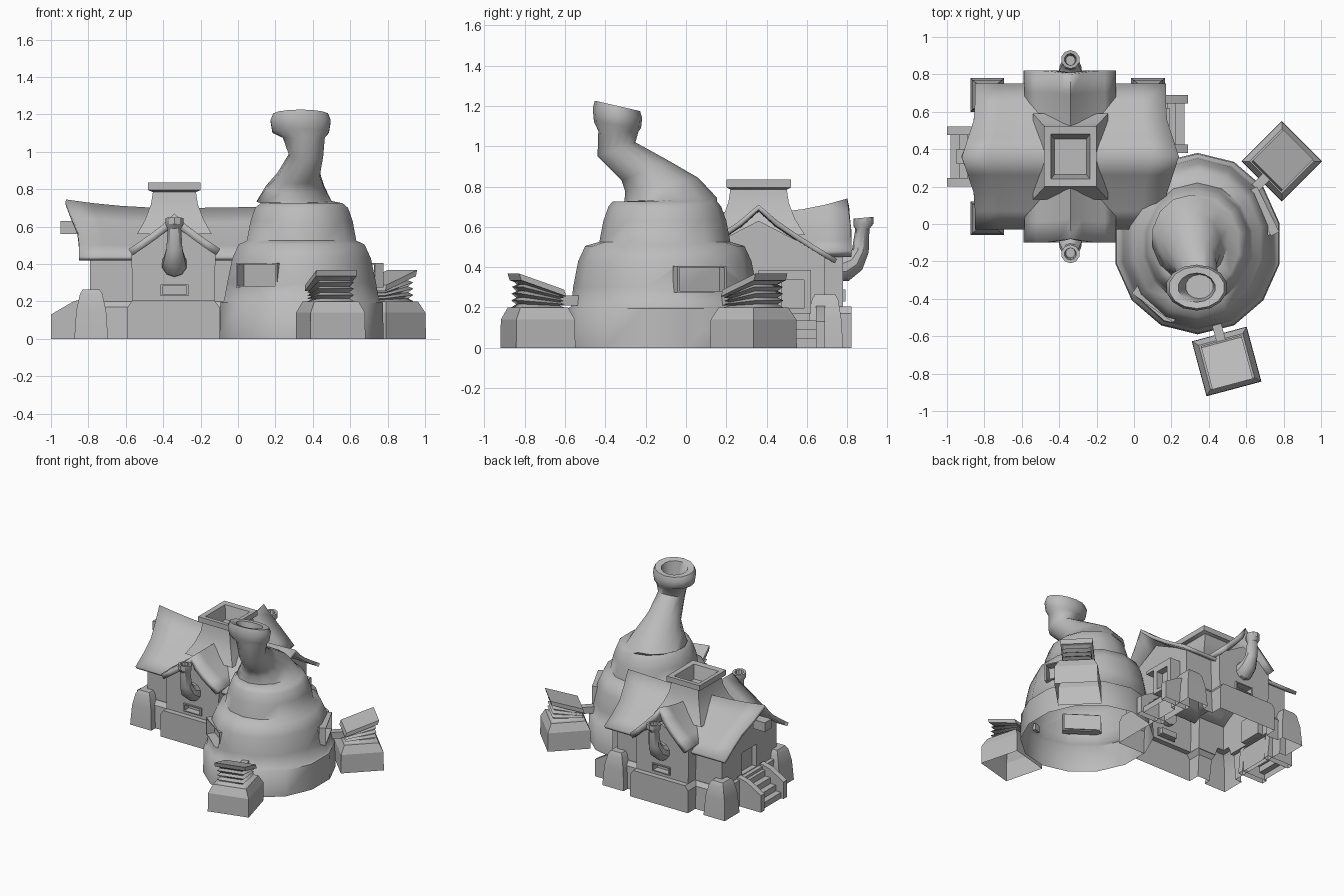
import bpy, bmesh, math
from mathutils import Vector, Matrix

old = bpy.data.objects.get("Cube")
if old:
    bpy.data.objects.remove(old, do_unlink=True)

clay = bpy.data.materials.new("grey_clay")
clay.use_nodes = True
clay.diffuse_color = (0.5, 0.5, 0.5, 1)
clay.node_tree.nodes["Principled BSDF"].inputs["Base Color"].default_value = (0.5, 0.5, 0.5, 1)


def activate(ob):
    bpy.ops.object.select_all(action='DESELECT')
    ob.select_set(True)
    bpy.context.view_layer.objects.active = ob


def finish(name, bm, matrix=None, smooth=35):
    bmesh.ops.recalc_face_normals(bm, faces=bm.faces)
    mesh = bpy.data.meshes.new(name)
    bm.to_mesh(mesh)
    bm.free()
    mesh.materials.append(clay)
    ob = bpy.data.objects.new(name, mesh)
    bpy.context.collection.objects.link(ob)
    if matrix:
        ob.matrix_world = matrix
    activate(ob)
    bpy.ops.object.shade_smooth_by_angle(angle=math.radians(smooth))
    return ob


def rings(name, rows, sides=12, matrix=None, smooth=35):
    """Skin of rings: x, y, z, half width, half depth, tilt about x."""
    bm = bmesh.new()
    grow = 1 / math.cos(math.pi / sides) if sides == 4 else 1
    loops = []
    for x, y, z, rx, ry, tilt in rows:
        turn = Matrix.Rotation(math.radians(tilt), 3, 'X')
        loop = []
        for k in range(sides):
            a = 2 * math.pi * (k + 0.5) / sides
            p = Vector((rx * grow * math.cos(a), ry * grow * math.sin(a), 0))
            loop.append(bm.verts.new(turn @ p + Vector((x, y, z))))
        loops.append(loop)
    for a, b in zip(loops, loops[1:]):
        for k in range(sides):
            n = (k + 1) % sides
            bm.faces.new((a[k], a[n], b[n], b[k]))
    bm.faces.new(loops[0])
    bm.faces.new(loops[-1])
    return finish(name, bm, matrix, smooth)


def prism(name, profile, axis, start, end):
    """Profile in (other axis, z), extruded along x or y."""
    bm = bmesh.new()
    ends = [[bm.verts.new((t, p, z) if axis == 'x' else (p, t, z)) for p, z in profile]
            for t in (start, end)]
    n = len(profile)
    for k in range(n):
        j = (k + 1) % n
        bm.faces.new((ends[0][k], ends[0][j], ends[1][j], ends[1][k]))
    for e in ends:
        bm.faces.new(e)
    return finish(name, bm)


def box(name, centre, half, matrix=None):
    bm = bmesh.new()
    bmesh.ops.create_cube(bm, size=2)
    bmesh.ops.scale(bm, vec=half, verts=bm.verts)
    bmesh.ops.translate(bm, vec=centre, verts=bm.verts)
    return finish(name, bm, matrix)


def combine(target, tools, operation, smooth=35):
    activate(target)
    for tool in tools:
        mod = target.modifiers.new("shape", 'BOOLEAN')
        mod.operation = operation
        mod.solver = 'EXACT'
        mod.object = tool
        bpy.ops.object.modifier_apply(modifier=mod.name)
    bpy.ops.object.shade_smooth_by_angle(angle=math.radians(smooth))


def discard(*tools):
    for tool in tools:
        bpy.data.objects.remove(tool, do_unlink=True)


def open_bottom(ob):
    bm = bmesh.new()
    bm.from_mesh(ob.data)
    low = [f for f in bm.faces if all(v.co.z < 0.001 for v in f.verts)]
    bmesh.ops.delete(bm, geom=low, context='FACES')
    bm.to_mesh(ob.data)
    bm.free()


HX, HY = -0.34, 0.36       # house centre
KX, KY = 0.34, -0.105      # kiln centre

# Kiln with three stepped tiers, a bent neck and a flared rim
kiln = rings("kiln", [
    (KX, KY, 0.0, .45, .485, 0), (KX, KY, .195, .445, .48, 0),
    (KX, KY, .205, .425, .465, 0), (KX, KY, .3, .408, .455, 0),
    (KX, KY, .43, .38, .43, 0), (KX, KY, .505, .345, .395, 0),
    (KX, KY, .525, .30, .325, 0), (KX, KY, .63, .28, .305, 0),
    (KX, KY, .70, .255, .28, 0), (KX, KY, .725, .225, .26, 0),
    (.30, -.075, .735, .205, .23, 2), (.305, -.12, .81, .16, .185, 10),
    (.325, -.205, .88, .115, .125, 24), (.365, -.345, .985, .093, .10, 20),
    (.352, -.335, 1.075, .115, .10, 0), (.335, -.34, 1.105, .155, .118, -8),
    (.335, -.34, 1.165, .165, .125, -11), (.335, -.34, 1.2, .15, .115, -13),
    (.335, -.34, 1.195, .10, .08, -13), (.35, -.335, 1.08, .075, .065, -5)],
    sides=14, smooth=60)

# Kiln windows with raised frames
for label, angle in (("front", -125), ("side", 26)):
    m = Matrix.Translation((KX, KY, 0)) @ Matrix.Rotation(math.radians(angle), 4, 'Z')
    opening = box(label + "_window_cutter", (.44, 0, .34), (.08, .125, .058), m)
    frame = box(label + "_window_frame", (.395, 0, .34), (.025, .135, .066), m)
    combine(kiln, [opening], 'DIFFERENCE', 60)
    combine(frame, [opening], 'DIFFERENCE')
    discard(opening)
open_bottom(kiln)

# House walls: two crossed gabled bodies and their plinths in one hollow shell
walls = prism("house_walls", [(.03, 0), (.69, 0), (.69, .46), (HY, .63), (.03, .46)],
              'x', -.79, .10)
parts = [
    prism("cross_wall", [(-.56, 0), (-.13, 0), (-.12, .47), (HX, .6), (-.57, .47)], 'y', -.06, .78),
    prism("main_plinth", [(-.01, 0), (.73, 0), (.72, .17), (.695, .2), (.025, .2), (0, .17)],
          'x', -.82, .13),
    prism("cross_plinth", [(-.59, 0), (-.10, 0), (-.10, .17), (-.125, .205), (-.565, .205), (-.59, .17)],
          'y', -.10, .82)]

# Corner buttresses
for x, y in ((-.785, .03), (-.785, .69), (.075, .69)):
    parts.append(rings("buttress", [(x, y, 0, .09, .09, 0), (x, y, .15, .08, .08, 0),
                                    (x, y, .24, .06, .065, 0), (x, y, .265, .045, .05, 0)], 4))
combine(walls, parts, 'UNION')
discard(*parts)

# Slot windows and the right doorway
for side, y in (("front", -.06), ("back", .78)):
    slot = box(side + "_slot_cutter", (HX, y, .26), (.065, .04, .022))
    combine(walls, [slot], 'DIFFERENCE')
    sill = box(side + "_slot_frame", (HX, y, .26), (.075, .012, .03))
    combine(sill, [slot], 'DIFFERENCE')
    discard(slot)
door = box("door_cutter", (-.80, HY, .29), (.05, .09, .085))
combine(walls, [door], 'DIFFERENCE')
discard(door)
open_bottom(walls)


def gable_roof(name, axis, eave_half, ridge_half, width, ridge, drop, lift_a, lift_b, thick):
    """Sagging ridged sheet that sweeps up at both ends."""
    bm = bmesh.new()
    nu, nv = 8, 8
    grid = []
    for i in range(nu + 1):
        u = 2 * i / nu - 1
        row = []
        for j in range(nv + 1):
            v = 2 * j / nv - 1
            w = abs(v)
            along = u * (ridge_half + (eave_half - ridge_half) * min(1, w * 1.8))
            z = ridge + (lift_a if u < 0 else lift_b) * u * u * (1 - w) - drop * w ** .85
            p = (along, v * width) if axis == 'x' else (v * width, along)
            row.append(bm.verts.new((HX + p[0], HY + p[1], z)))
        grid.append(row)
    for i in range(nu):
        for j in range(nv):
            bm.faces.new((grid[i][j], grid[i + 1][j], grid[i + 1][j + 1], grid[i][j + 1]))
    ob = finish(name, bm, smooth=85)
    if ob.data.polygons[0].normal.z < 0:
        ob.data.flip_normals()
    solid = ob.modifiers.new("thickness", 'SOLIDIFY')
    solid.thickness = thick
    solid.offset = -1


# Crossed roofs
gable_roof("main_roof", 'x', .51, .58, .39, .70, .26, .045, .01, .025)
gable_roof("cross_roof", 'y', .46, .44, .245, .67, .19, .0, .07, .04)

# Square vent tower with a hollow collar
rings("roof_vent", [(HX, HY, .56, .20, .23, 0), (HX, HY, .64, .155, .18, 0),
                    (HX, HY, .72, .125, .15, 0), (HX, HY, .785, .115, .14, 0),
                    (HX, HY, .795, .14, .16, 0), (HX, HY, .835, .14, .16, 0),
                    (HX, HY, .83, .105, .12, 0), (HX, HY, .73, .085, .095, 0)], 4)

# Bent wall pipes, front and back
for name, angle in (("front_pipe", 0), ("back_pipe", 180)):
    m = Matrix.Translation((HX, HY, 0)) @ Matrix.Rotation(math.radians(angle), 4, 'Z')
    rings(name, [(0, -.38, .40, .07, .07, 90), (0, -.43, .40, .068, .07, 75),
                 (0, -.475, .425, .06, .055, 45), (0, -.505, .48, .045, .042, 10),
                 (0, -.515, .59, .038, .035, 0), (0, -.52, .61, .05, .05, -5),
                 (0, -.52, .645, .05, .05, -5), (0, -.52, .645, .032, .032, -5),
                 (0, -.515, .58, .026, .026, 0)], 10, m)

# Ridge beam above the right door
box("ridge_beam", (-.9, HY, .595), (.05, .04, .035))


def stairs(name, outer, direction, y, half):
    x = lambda d: outer + direction * d
    steps = [(x(.21), 0), (x(.02), 0)]
    for k in range(4):
        steps += [(x(.02 + .045 * k), .045 * (k + 1)), (x(.065 + .045 * k), .045 * (k + 1))]
    steps.append((x(.21), .18))
    open_bottom(prism(name + "_steps", steps, 'y', y - half, y + half))
    rail = [(x(0), 0), (x(0), .13), (x(.12), .2), (x(.2), .22), (x(.22), 0)]
    for s in (-1, 1):
        open_bottom(prism(name + "_rail", rail, 'y', y + s * half, y + s * (half + .045)))


stairs("right_stairs", -1.0, 1, HY, .115)
stairs("left_stairs", .29, -1, .535, .11)

# Left doorway with a flat awning
porch = box("left_porch", (.13, .53, .27), (.06, .09, .1))
hollow = box("porch_cutter", (.19, .53, .265), (.05, .055, .07))
combine(porch, [hollow], 'DIFFERENCE')
discard(hollow)
box("left_awning", (.13, .49, .375), (.06, .13, .012))


def bellows(name, x, y, angle):
    """Stone stand with wedge bellows blowing toward the kiln."""
    m = Matrix.Translation((x, y, 0)) @ Matrix.Rotation(math.radians(angle), 4, 'Z')
    stand = rings(name + "_stand", [(0, 0, 0, .152, .152, 0), (0, 0, .14, .15, .15, 0),
                                    (0, 0, .2, .122, .122, 0)], 4, m, 20)
    open_bottom(stand)
    folds = []
    for i in range(9):
        t = i / 8
        h = .1 if i % 2 == 0 else .08
        folds.append((0, 0, .2 + .1 * t, h, h + .01, -19 * t))
    rings(name + "_folds", folds, 4, m, 75)
    rings(name + "_lid", [(0, 0, .295, .112, .122, -19), (0, -.01, .328, .112, .122, -19)], 4, m)
    box(name + "_nozzle", (0, .15, .235), (.025, .07, .025), m)


bellows("front_bellows", .495, -.735, 15)
bellows("side_bellows", .79, .335, 135)
